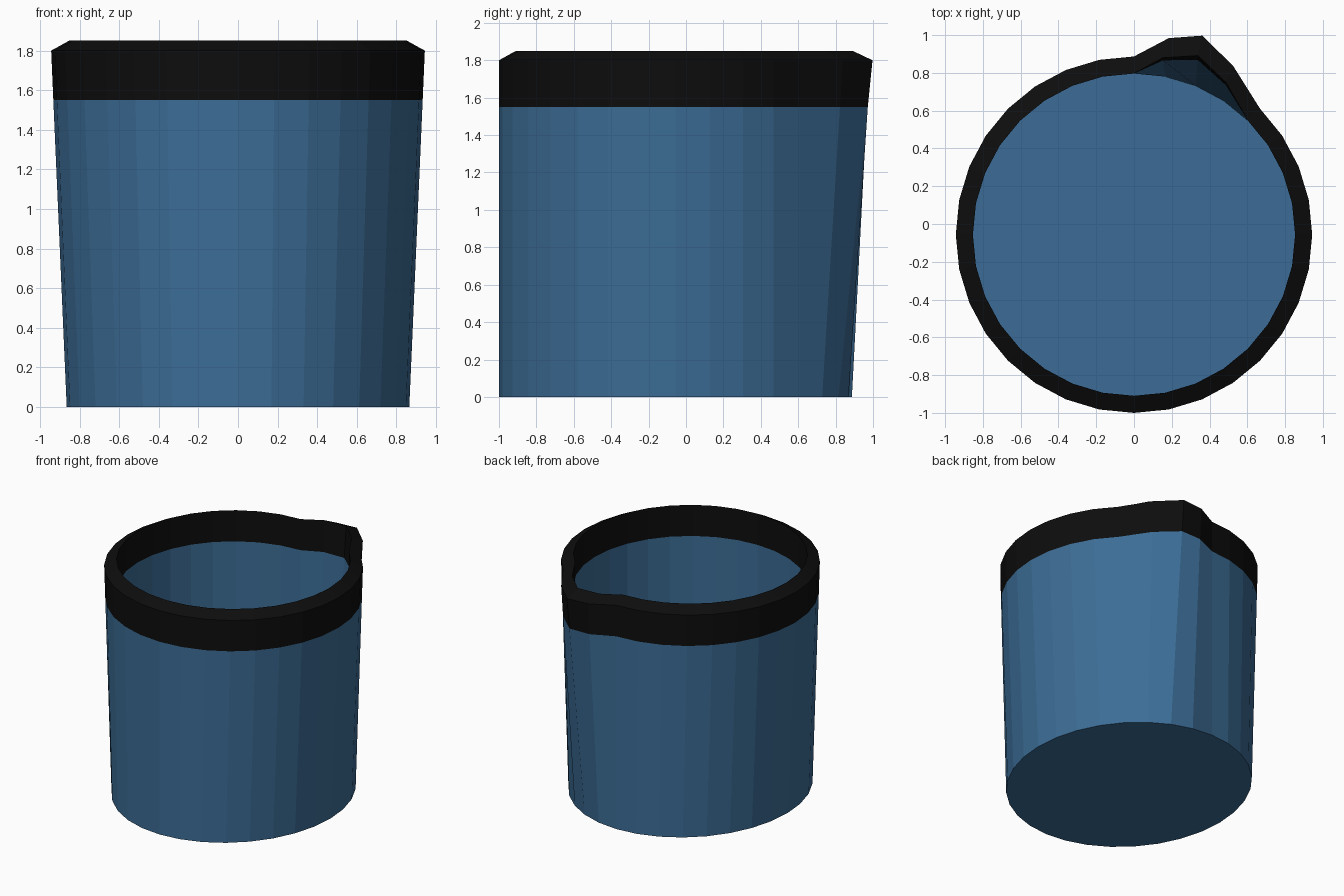
import bpy, bmesh, math

if "Cube" in bpy.data.objects:
    bpy.data.objects.remove(bpy.data.objects["Cube"])

SIDES = 32
CY = -0.0565            # centre of the round body
R_OUT, R_IN = 0.9435, 0.853
Z_EDGE, Z_LIP, FLOOR = 1.80, 1.85, 0.06
BOTTOM_X = 0.865 / R_OUT   # base is narrower in x only

# spout push (dx, dy) for the three vertices clockwise from the back
OUT_PUSH = {1: (0.0, 0.115), 2: (0.0, 0.182), 3: (0.0, 0.11)}
IN_PUSH = {1: (-0.015, 0.10), 2: (0.012, 0.16), 3: (0.015, 0.095)}


def material(name, rgb):
    m = bpy.data.materials.new(name)
    m.diffuse_color = (*rgb, 1.0)
    m.use_nodes = True
    m.node_tree.nodes["Principled BSDF"].inputs["Base Color"].default_value = m.diffuse_color
    return m


def ring(bm, radius, z, sx, spout, push):
    """One loop of the wall; spout is 0 (round) to 1 (full spout)."""
    verts = []
    for i in range(SIDES):
        a = 2 * math.pi * i / SIDES
        dx, dy = push.get(i, (0, 0))
        verts.append(bm.verts.new((radius * sx * math.sin(a) + dx * spout,
                                   CY + radius * math.cos(a) + dy * spout, z)))
    return verts


bm = bmesh.new()
t_out = 1.55 / Z_EDGE
t_in = (1.60 - FLOOR) / (Z_LIP - FLOOR)
rings = [
    ring(bm, R_OUT, 0.0, BOTTOM_X, 0.0, OUT_PUSH),
    ring(bm, R_OUT, 1.55, BOTTOM_X + (1 - BOTTOM_X) * t_out, t_out, OUT_PUSH),
    ring(bm, R_OUT, Z_EDGE, 1.0, 1.0, OUT_PUSH),
    ring(bm, R_IN, Z_LIP, 1.0, 1.0, IN_PUSH),
    ring(bm, R_IN, 1.60, 1.0, t_in, IN_PUSH),
    ring(bm, R_IN, FLOOR, 1.0, 0.0, IN_PUSH),
]

# outer wall, rim and inner wall; the three middle bands are the black rim
for k in range(len(rings) - 1):
    a, b = rings[k], rings[k + 1]
    for i in range(SIDES):
        j = (i + 1) % SIDES
        f = bm.faces.new((a[i], a[j], b[j], b[i]))
        f.material_index = 1 if k in (1, 2, 3) else 0

# underside and inner floor
bm.faces.new(rings[0])
bm.faces.new(rings[-1])
bmesh.ops.recalc_face_normals(bm, faces=bm.faces)

mesh = bpy.data.meshes.new("beaker_with_spout")
bm.to_mesh(mesh)
bm.free()
mesh.materials.append(material("blue body", (0.045, 0.152, 0.305)))
mesh.materials.append(material("black rim", (0.004, 0.004, 0.004)))
obj = bpy.data.objects.new("beaker_with_spout", mesh)
bpy.context.collection.objects.link(obj)
